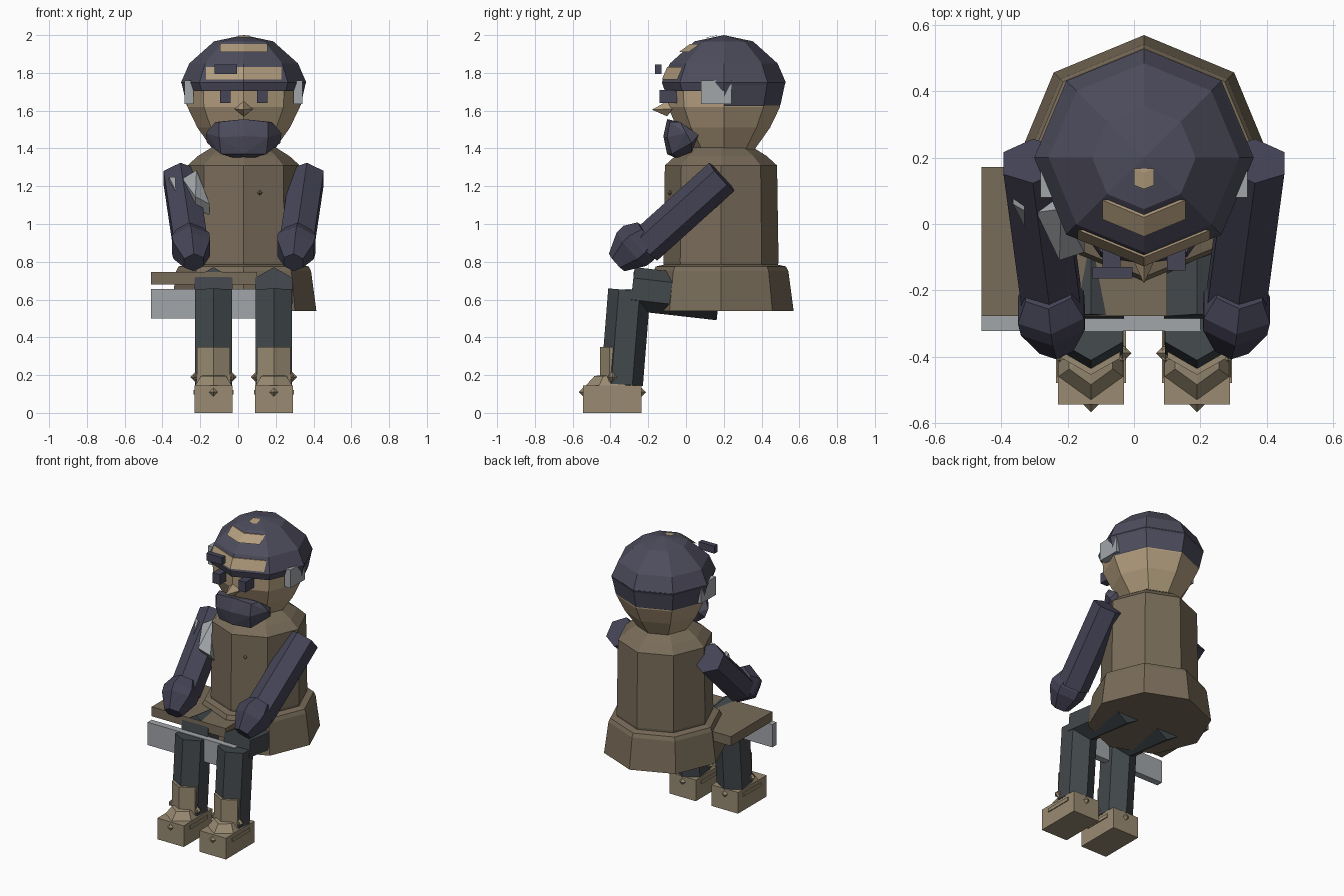
import bpy, bmesh, math
from mathutils import Vector, Matrix

if "Cube" in bpy.data.objects:
    bpy.data.objects.remove(bpy.data.objects["Cube"])

CX = 0.03  # figure's symmetry line


def mat(name, r, g, b):
    m = bpy.data.materials.new(name)
    m.diffuse_color = (r, g, b, 1)
    m.use_nodes = True
    m.node_tree.nodes["Principled BSDF"].inputs["Base Color"].default_value = m.diffuse_color
    return m


SKIN = mat("skin", .45, .34, .21)
COAT = mat("coat_brown", .19, .15, .10)
BOOT = mat("boot_tan", .32, .26, .17)
DARK = mat("hair_dark", .075, .073, .11)
SLEEVE = mat("sleeve_navy", .06, .058, .095)
TROUSER = mat("trouser_grey", .055, .065, .072)
METAL = mat("metal_grey", .36, .38, .40)


def finish(bm, name, material):
    bmesh.ops.remove_doubles(bm, verts=bm.verts, dist=1e-5)
    bmesh.ops.recalc_face_normals(bm, faces=bm.faces)
    me = bpy.data.meshes.new(name)
    bm.to_mesh(me)
    bm.free()
    me.materials.append(material)
    ob = bpy.data.objects.new(name, me)
    bpy.context.collection.objects.link(ob)
    return ob


def loft(name, rings, n, material, loc=(0, 0, 0), sx=1, rot=None, arc=None):
    """Stack of (radius, height) rings, one corner facing the front."""
    bm = bmesh.new()
    angles = arc or [-math.pi / 2 + 2 * math.pi * i / n for i in range(n)]
    rows = [[bm.verts.new((r * sx * math.cos(a), r * math.sin(a), z)) for a in angles]
            for r, z in rings]
    k = len(angles)
    for lo, hi in zip(rows, rows[1:]):
        for i in range(k):
            j = (i + 1) % k
            bm.faces.new((lo[i], lo[j], hi[j], hi[i]))
    bm.faces.new(rows[0])
    bm.faces.new(rows[-1])
    m = Matrix.Translation(loc)
    if rot:
        m = m @ rot
    bm.transform(m)
    return finish(bm, name, material)


def limb(name, p, q, r, material, n=6, shape=None, sx=1):
    """Faceted limb from p to q with a corner edge along its upper side."""
    p, q = Vector(p), Vector(q)
    d = q - p
    z = d.normalized()
    x = (Vector((1, 0, 0)) - z * z.x).normalized()
    rot = Matrix((x, z.cross(x), z)).transposed().to_4x4()
    return loft(name, shape or [(r, 0), (r, d.length)], n, material, p, sx, rot)


def box(name, x, y, z, material):
    bm = bmesh.new()
    bmesh.ops.create_cube(bm, size=1)
    for v in bm.verts:
        v.co = [(a[0] + a[1]) / 2 + c * (a[1] - a[0]) for a, c in zip((x, y, z), v.co)]
    return finish(bm, name, material)


def hull(name, pts, material):
    bm = bmesh.new()
    for p in pts:
        bm.verts.new(p)
    bmesh.ops.convex_hull(bm, input=bm.verts)
    bmesh.ops.dissolve_limit(bm, angle_limit=.03, verts=bm.verts, edges=bm.edges)
    return finish(bm, name, material)


def stud(name, loc, r, material):
    return loft(name, [(0, -r), (r, 0), (0, r)], 4, material, loc)


# Coat: body, sloping collar and flared skirt
loft("coat_body", [(.30, .77), (.305, .80), (.297, 1.31), (.242, 1.36), (.17, 1.405)],
     8, COAT, (CX, .185, 0))
loft("coat_skirt", [(.385, .54), (.357, .75), (.345, .775), (.30, .785)],
     8, COAT, (CX, .185, 0))
stud("coat_button", (.115, -.085, 1.165), .014, COAT)

# Head and hair
loft("head", [(.10, 1.35), (.16, 1.39), (.245, 1.51), (.298, 1.62), (.305, 1.76), (.2, 1.88)],
     8, SKIN, (CX, .2, 0))
loft("hair_cap", [(.312, 1.705), (.328, 1.75), (.285, 1.85), (.155, 1.967), (0, 2.0)],
     8, DARK, (CX, .2, 0), 1.01)
loft("back_hair", [(.26, 1.58), (.30, 1.63), (.327, 1.755), (.30, 1.80)],
     8, DARK, (CX, .2, 0), 1.01, arc=[math.pi * i / 4 for i in range(5)])


# Bare skin bands showing through the front of the hair
def forehead_band(name, half, top, low, sweep):
    pts = []
    for y, z in (top, low):
        pts += [(CX, y, z), (CX - half, y + sweep, z), (CX + half, y + sweep, z)]
    hull(name, pts, SKIN)


forehead_band("forehead_band", .20, (-.100, 1.83), (-.128, 1.765), .082)
forehead_band("upper_band", .125, (.020, 1.952), (-.038, 1.91), .052)
forehead_band("crown_patch", .03, (.155, 1.997), (.105, 1.988), .012)

# Face
nose_y = -.10
hull("nose", [(CX, -.18, 1.605), (CX, nose_y, 1.65), (CX, nose_y, 1.57),
              (CX - .05, nose_y + .03, 1.61), (CX + .05, nose_y + .03, 1.61)], SKIN)
beard = [(CX, -.10, 1.555), (CX, -.12, 1.465), (CX, -.10, 1.37), (CX, -.02, 1.335)]
for s in (-1, 1):
    for x, y, z in ((.13, -.085, 1.54), (.13, -.10, 1.46), (.12, -.075, 1.37),
                    (.20, .0, 1.48), (.195, .03, 1.43), (.17, .065, 1.47), (.13, .03, 1.38),
                    (.15, -.03, 1.54)):
        beard.append((CX + s * x, y, z))
hull("beard", beard, DARK)
box("eyebrow", (-.125, -.005), (-.165, -.13), (1.795, 1.845), SLEEVE)


def span(s, a, b):
    return sorted((CX + s * a, CX + s * b))


def boot(side, s):
    c, y = CX + s * .16, -.39
    box("boot_foot_" + side, (c - .1, c + .1), (-.545, -.235), (0, .145), BOOT)
    loft("boot_toe_cap_" + side, [(.145, .14), (.095, .195), (.06, .20)], 6, BOOT,
         (c, y, 0), .8)
    loft("boot_shaft_" + side, [(.10, .14), (.10, .35)], 6, BOOT, (c, -.355, 0), 1.02)
    box("boot_strap_" + side, (c - .105, c + .105), (-.41, -.37), (.18, .20), BOOT)
    box("boot_welt_" + side, (c - .106, c + .106), (-.48, -.29), (.098, .122), BOOT)
    for i, p in enumerate(((0, -.54, .11), (0, -.24, .11), (-.095, y, .19), (.095, y, .19))):
        stud("boot_stud_%s_%d" % (side, i), (c + p[0], p[1], p[2]), .028, BOOT)


# Everything paired across the symmetry line
for side, s in (("left", 1), ("right", -1)):
    box("eye_" + side, span(s, .07, .125), (-.14, -.04), (1.64, 1.71), SLEEVE)
    box("ear_" + side, span(s, .265, .312), (.08, .24), (1.635, 1.76), METAL)
    limb("sleeve_" + side, (CX + s * .335, .19, 1.25), (CX + s * .28, -.22, .88), .1,
         SLEEVE, sx=1.03)
    limb("hand_" + side, (CX + s * .288, -.20, .945), (CX + s * .262, -.38, .785), 0, SLEEVE,
         shape=[(.085, 0), (.122, .07), (.118, .12), (.062, .225)], sx=.95)
    c = CX + s * .16
    limb("thigh_" + side, (c, .175, .605), (c, -.285, .657), .115, TROUSER)
    limb("shin_" + side, (c, -.34, .15), (c, -.30, .65), .112, TROUSER)
    boot(side, s)


# Torn metal plates set in one upper arm
def plate(name, pts):
    hull(name, pts + [(x, y + .05, z - .06) for x, y, z in pts], METAL)


plate("arm_plate", [(-.295, .035, 1.24), (-.22, .045, 1.285), (-.15, -.085, 1.105),
                    (-.225, -.11, 1.145)])
plate("arm_plate_shard", [(-.365, .06, 1.25), (-.33, .04, 1.25), (-.33, -.01, 1.175)])

# Lap tray and its front rail
box("tray", (-.46, .10), (-.278, .172), (.68, .745), COAT)
box("tray_rail", (-.46, .20), (-.323, -.278), (.50, .656), METAL)
